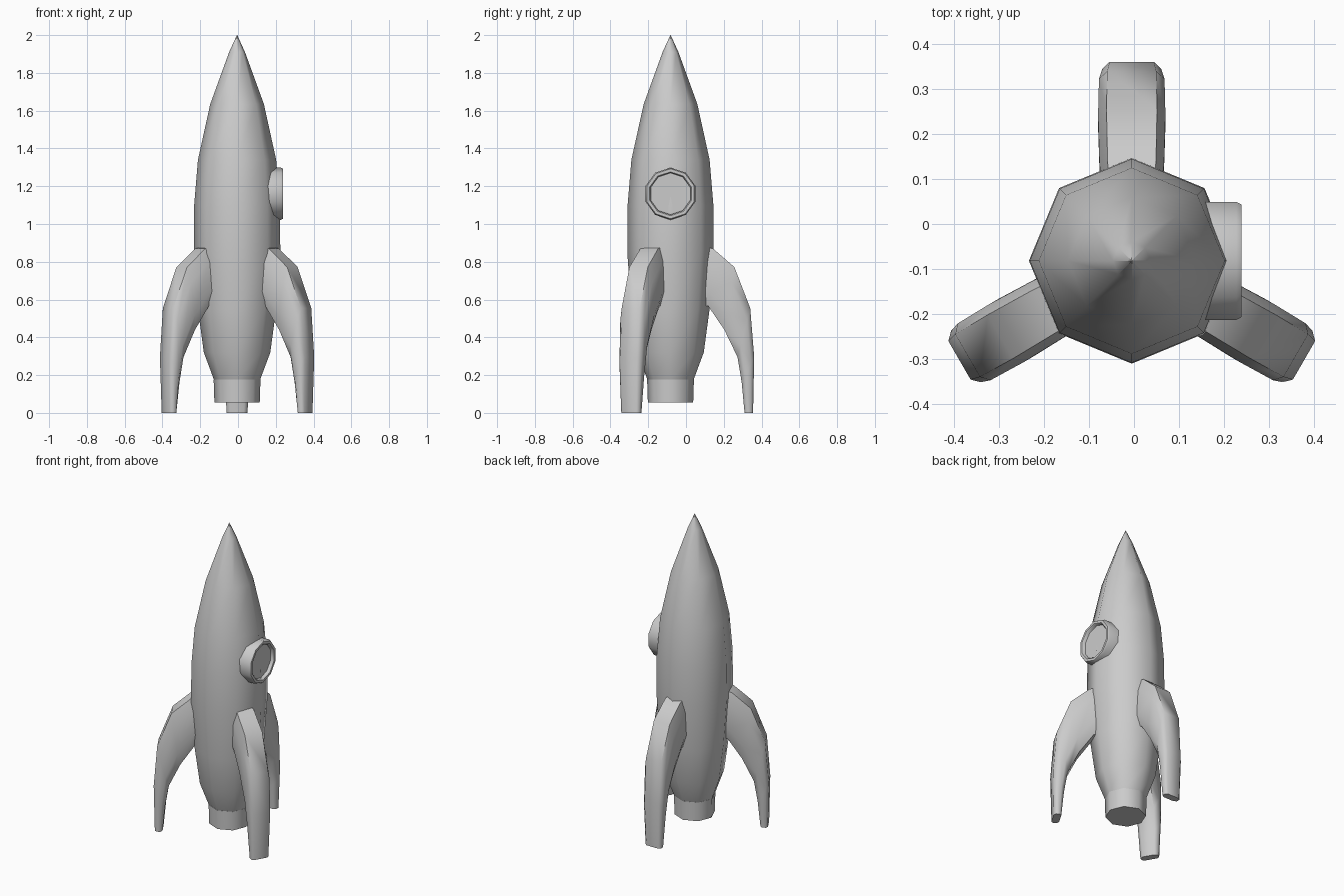
import bpy, bmesh, math
from mathutils import Vector, Matrix

if "Cube" in bpy.data.objects:
    bpy.data.objects.remove(bpy.data.objects["Cube"])

AXIS = Vector((-0.005, -0.082, 0))


def finish(bm, name, matrix, angle):
    bmesh.ops.remove_doubles(bm, verts=bm.verts, dist=1e-5)
    bmesh.ops.recalc_face_normals(bm, faces=bm.faces)
    bm.transform(matrix)
    mesh = bpy.data.meshes.new(name)
    bm.to_mesh(mesh)
    bm.free()
    obj = bpy.data.objects.new(name, mesh)
    bpy.context.collection.objects.link(obj)
    bpy.ops.object.select_all(action='DESELECT')
    obj.select_set(True)
    bpy.context.view_layer.objects.active = obj
    bpy.ops.object.shade_smooth_by_angle(angle=math.radians(angle))
    return obj


def loft(rings, name, matrix, angle, caps=True):
    """Skin a list of equally sized closed rings of points."""
    bm = bmesh.new()
    loops = [[bm.verts.new(p) for p in ring] for ring in rings]
    n = len(loops[0])
    for a, b in zip(loops, loops[1:]):
        for i in range(n):
            j = (i + 1) % n
            bm.faces.new((a[i], a[j], b[j], b[i]))
    if caps:
        bm.faces.new(loops[0])
        bm.faces.new(loops[-1])
    return finish(bm, name, matrix, angle)


def lathe(profile, sides, name, matrix, angle, start=0.0, caps=True):
    turns = [start + 2 * math.pi * i / sides for i in range(sides)]
    rings = [[(r * math.cos(t), r * math.sin(t), z) for t in turns] for r, z in profile]
    return loft(rings, name, matrix, angle, caps)


# Eight-sided hull and nozzle
place = Matrix.Translation(AXIS)
hull = [(0.122, 0.175), (0.176, 0.32), (0.207, 0.55), (0.229, 0.85), (0.227, 1.1),
        (0.207, 1.34), (0.142, 1.635), (0.042, 1.91), (0.001, 2.0)]
lathe(hull, 8, "hull", place, 50)
lathe([(0.12, 0.055), (0.124, 0.178)], 8, "nozzle", place, 50)

# Porthole rim and recessed glass, facing +x
port = Matrix.Translation((0, AXIS.y, 1.16)) @ Matrix.Rotation(math.pi / 2, 4, 'Y')
rim = [(0.11, 0.12), (0.138, 0.12), (0.138, 0.228), (0.132, 0.239),
       (0.116, 0.239), (0.11, 0.232), (0.11, 0.12)]
lathe(rim, 10, "porthole_rim", port, 40, caps=False)
lathe([(0.112, 0.15), (0.112, 0.218)], 10, "porthole_glass", port, 40)

# Three curved landing fins: outer (r, z), inner (r, z), half width
sections = [((0.14, 0.89), (0.12, 0.58), 0.065),
            ((0.225, 0.87), (0.20, 0.565), 0.072),
            ((0.338, 0.772), (0.285, 0.44), 0.075),
            ((0.422, 0.555), (0.355, 0.295), 0.073),
            ((0.443, 0.295), (0.377, 0.16), 0.066),
            ((0.437, 0.0), (0.392, 0.0), 0.055)]
outline = [(0, -0.65), (0.25, -1), (0.75, -1), (1, -0.75),
           (1, 0.75), (0.75, 1), (0.25, 1), (0, 0.65)]
rings = [[(i[0] + u * (o[0] - i[0]), v * w, i[1] + u * (o[1] - i[1])) for u, v in outline]
         for o, i, w in sections]
for name, deg in (("back_fin", 90), ("left_fin", 210), ("right_fin", 330)):
    loft(rings, name, place @ Matrix.Rotation(math.radians(deg), 4, 'Z'), 60)
